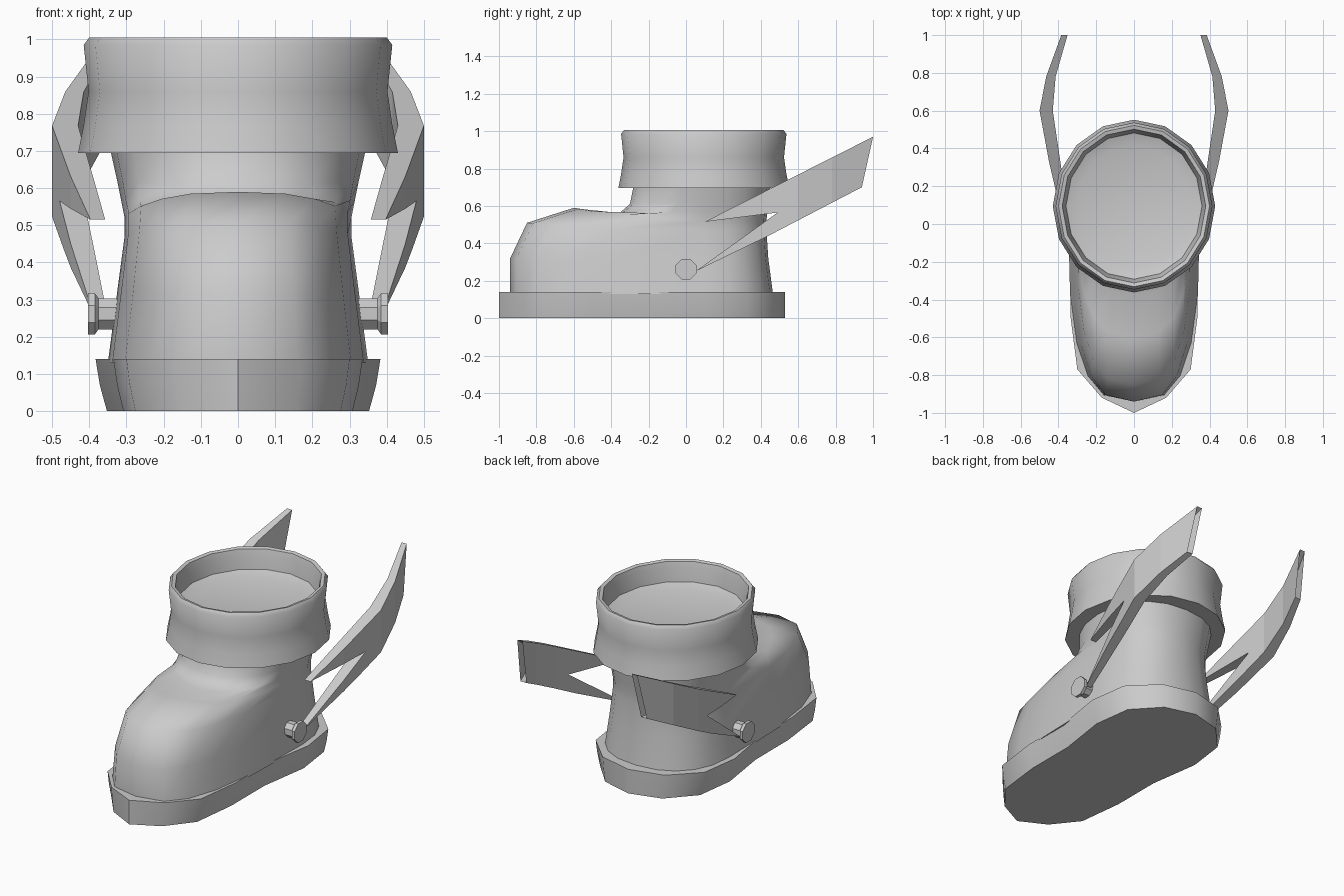
import bpy, bmesh, math
from mathutils import Vector

if "Cube" in bpy.data.objects:
    bpy.data.objects.remove(bpy.data.objects["Cube"], do_unlink=True)

grey = bpy.data.materials.new("plain grey")
grey.use_nodes = True
COLOUR = (0.6, 0.6, 0.6, 1)
grey.diffuse_color = COLOUR
grey.node_tree.nodes["Principled BSDF"].inputs["Base Color"].default_value = COLOUR


def finish(name, bm, angle=None):
    """Turn a bmesh into a named object; smooth it below the given angle."""
    bmesh.ops.recalc_face_normals(bm, faces=bm.faces)
    mesh = bpy.data.meshes.new(name)
    bm.to_mesh(mesh)
    bm.free()
    mesh.materials.append(grey)
    ob = bpy.data.objects.new(name, mesh)
    bpy.context.collection.objects.link(ob)
    if angle:
        bpy.ops.object.select_all(action='DESELECT')
        ob.select_set(True)
        bpy.context.view_layer.objects.active = ob
        bpy.ops.object.shade_smooth_by_angle(angle=math.radians(angle))
    return ob


def loft(name, rings, angle):
    """Skin closed rings of equal length and cap both ends."""
    bm = bmesh.new()
    loops = [[bm.verts.new(p) for p in ring] for ring in rings]
    n = len(loops[0])
    for a, b in zip(loops, loops[1:]):
        for i in range(n):
            j = (i + 1) % n
            bm.faces.new((a[i], a[j], b[j], b[i]))
    bm.faces.new(loops[0])
    bm.faces.new(loops[-1])
    return finish(name, bm, angle)


def lerp_table(table, t):
    """Piecewise linear lookup in rows of (key, value, ...)."""
    for a, b in zip(table, table[1:]):
        if t <= b[0]:
            f = max(0, (t - a[0]) / (b[0] - a[0]))
            return [p + (q - p) * f for p, q in zip(a[1:], b[1:])]
    return table[-1][1:]


# Sole: foot outline, slightly narrower underneath
half = [(0, -1), (.17, -.92), (.3, -.77), (.335, -.5), (.335, -.2),
        (.383, .1), (.35, .33), (.2, .48), (0, .53)]
outline = half + [(-x, y) for x, y in half[-2:0:-1]]
loft("sole", [[(x * k, y, z) for x, y in outline]
              for z, k in ((0, .92), (.07, .97), (.14, 1))], 50)


# Upper: long toe rings that shorten into the ankle
def upper_ring(front, back, width, z_side, z_front, p, n=20, mid=.1):
    pts = []
    for i in range(n):
        a = 2 * math.pi * i / n
        s, c = math.sin(a), math.cos(a)
        e = 2 / p if c > 0 else 2 / 2.3
        x = width * math.copysign(abs(s) ** e, s)
        reach = abs(c) ** e
        y = mid - (mid - front) * reach if c > 0 else mid + (back - mid) * reach
        z = z_side + (z_front - z_side) * (reach ** 2 if c > 0 else 0)
        pts.append((x, y, z))
    return pts


upper = [(-.94, .465, .35, .13, .13, 3), (-.94, .44, .325, .32, .32, 3),
         (-.85, .43, .305, .47, .51, 3), (-.6, .43, .305, .52, .59, 2.7),
         (-.37, .435, .315, .57, .55, 2.4), (-.3, .44, .325, .62, .61, 2.2),
         (-.28, .45, .345, .71, .71, 2.1)]
loft("boot_upper", [upper_ring(*row) for row in upper], 60)

# Cuff: flared collar with rolled rim and a recessed floor
cuff = [(.32, .7), (.43, .695), (.415, .77), (.402, .86), (.415, .985),
        (.4, 1.005), (.38, 1), (.372, .97), (.36, .89), (.3, .87)]
rings = []
for r, z in cuff:
    rings.append([(r * math.sin(a), .095 + (r + .027) * math.cos(a), z)
                  for a in (math.tau * i / 16 for i in range(16))])
loft("cuff", rings, 50)

# Bolt wings: zigzag side profile, bowed outward along its length
bolt = [(.05, .25), (.49, .565), (.1, .515), (1, .97), (.62, .715),
        (.94, .7), (.44, .44)]
bow = [(.05, .35, .385), (.33, .39, .45), (.6, .43, .5),
       (.78, .415, .465), (1, .352, .385)]


def wing(name, side):
    bm = bmesh.new()
    bm.faces.new([bm.verts.new((0, y, z)) for y, z in bolt])
    bmesh.ops.triangulate(bm, faces=bm.faces[:])
    for row in bow[1:-1]:
        bmesh.ops.bisect_plane(bm, geom=bm.verts[:] + bm.edges[:] + bm.faces[:],
                               plane_co=(0, row[0], 0), plane_no=(0, 1, 0))
    inner = bm.verts[:]
    res = bmesh.ops.extrude_face_region(bm, geom=bm.faces[:],
                                        use_keep_orig=True)
    outer = [g for g in res["geom"] if isinstance(g, bmesh.types.BMVert)]
    for k, verts in enumerate((inner, outer)):
        for v in verts:
            v.co.x = side * lerp_table(bow, v.co.y)[k]
    finish(name, bm)


# Side pegs: octagonal shaft with a wider head
def peg(name, side):
    rings = []
    for x, r in ((.29, .045), (.375, .045), (.385, .06), (.403, .06)):
        rings.append([(side * x, r * math.cos(a), .262 + r * math.sin(a))
                      for a in (math.tau * (i + .5) / 8 for i in range(8))])
    loft(name, rings, 20)


for label, side in (("left", 1), ("right", -1)):
    wing(label + "_bolt_wing", side)
    peg(label + "_peg", side)
